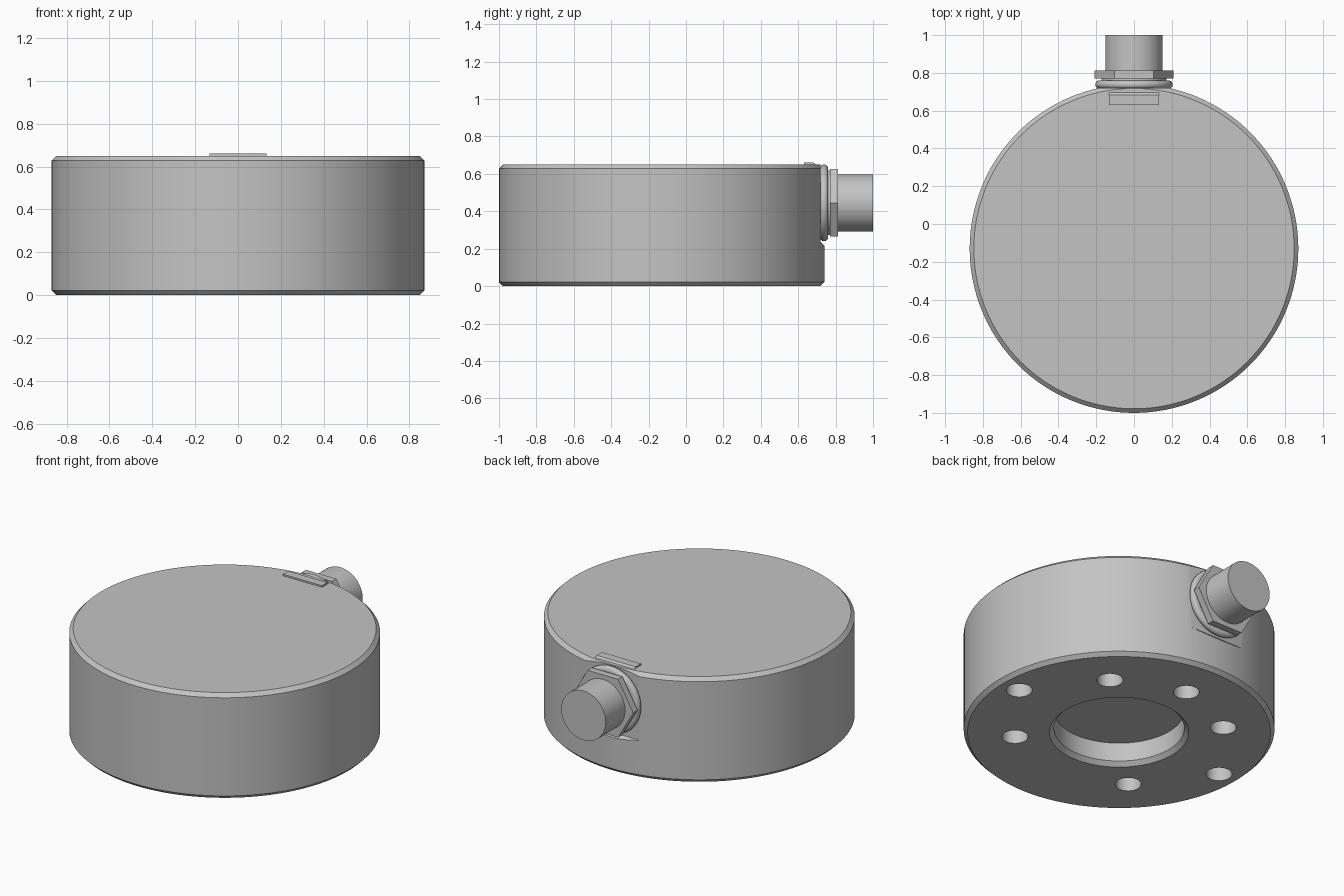
import bpy, bmesh
from math import pi, sin, cos, radians
from mathutils import Matrix, Vector

if "Cube" in bpy.data.objects:
    bpy.data.objects.remove(bpy.data.objects["Cube"], do_unlink=True)

GREY = (0.55, 0.55, 0.55, 1.0)
metal = bpy.data.materials.new("grey metal")
metal.diffuse_color = GREY
metal.use_nodes = True
metal.node_tree.nodes["Principled BSDF"].inputs["Base Color"].default_value = GREY


def make(name, bm):
    bmesh.ops.remove_doubles(bm, verts=bm.verts, dist=1e-5)
    bmesh.ops.recalc_face_normals(bm, faces=bm.faces)
    mesh = bpy.data.meshes.new(name)
    bm.to_mesh(mesh)
    bm.free()
    mesh.materials.append(metal)
    obj = bpy.data.objects.new(name, mesh)
    bpy.context.collection.objects.link(obj)
    return obj


def lathe(name, profile, steps=64, matrix=Matrix()):
    """Revolve (radius, height) points about z, then place the result."""
    bm = bmesh.new()
    verts = [bm.verts.new((r, 0, h)) for r, h in profile]
    edges = [bm.edges.new(pair) for pair in zip(verts, verts[1:])]
    bmesh.ops.spin(bm, geom=verts + edges, cent=(0, 0, 0), axis=(0, 0, 1),
                   angle=2 * pi, steps=steps)
    bmesh.ops.transform(bm, matrix=matrix, verts=bm.verts)
    return make(name, bm)


def prism(name, profile, half_width):
    """Extrude (y, z) points along x."""
    bm = bmesh.new()
    face = bm.faces.new([bm.verts.new((-half_width, y, z)) for y, z in profile])
    out = bmesh.ops.extrude_face_region(bm, geom=[face])
    moved = [v for v in out["geom"] if isinstance(v, bmesh.types.BMVert)]
    bmesh.ops.translate(bm, verts=moved, vec=(2 * half_width, 0, 0))
    return make(name, bm)


def activate(obj):
    bpy.ops.object.select_all(action="DESELECT")
    obj.select_set(True)
    bpy.context.view_layer.objects.active = obj


def cut(obj, cutter):
    mod = obj.modifiers.new("cut", "BOOLEAN")
    mod.operation = "DIFFERENCE"
    mod.solver = "EXACT"
    mod.object = cutter
    activate(obj)
    bpy.ops.object.modifier_apply(modifier=mod.name)
    bpy.data.objects.remove(cutter, do_unlink=True)


# Round housing with chamfered rims and a recess underneath
centre = Vector((0, -0.13, 0))
R, H, C = 0.87, 0.65, 0.022
housing = lathe("housing", [
    (0, 0.14), (0.365, 0.14), (0.365, 0.025), (0.39, 0),
    (R - C, 0), (R, C), (R, H - C), (R - C, H), (0, H)],
    128, Matrix.Translation(centre))

# Flat seat for the connector, with a sloped lower edge
cut(housing, prism("seat_cutter", [(0.72, 0.235), (0.82, 0.135),
                                   (0.82, 0.8), (0.72, 0.8)], 0.6))

# Mounting holes: seven on eighth turns, none at the front
for i in range(8):
    if i == 6:
        continue
    a = i * pi / 4
    ring = 0.73 if i in (0, 4) else 0.585
    spot = centre + Vector((ring * cos(a), ring * sin(a), 0))
    cut(housing, lathe("hole_cutter", [(0, -0.1), (0.073, -0.1),
                                       (0.073, 0.25), (0, 0.25)],
                       32, Matrix.Translation(spot)))

# Connector parts lie along y
axis = Matrix.Translation((0, 0, 0.445)) @ Matrix.Rotation(radians(-90), 4, "X")
barrel = lathe("connector_barrel", [(0, 0.7), (0.152, 0.7), (0.152, 1), (0, 1)],
               64, axis)
collar = lathe("connector_collar", [(0, 0.71), (0.172, 0.71),
                                    (0.172, 0.775), (0, 0.775)], 64, axis)
nut = lathe("hex_nut", [(0, 0.77), (0.208, 0.77), (0.208, 0.812), (0, 0.812)],
            6, axis)
rim = [(0.183 + 0.022 * sin(t * pi / 8), 0.738 - 0.022 * cos(t * pi / 8))
       for t in range(9)]
seal = lathe("sealing_ring", [(0, rim[0][1])] + rim + [(0, rim[-1][1])], 64, axis)

# Small raised marker on the lid, sloping at the back
marker = prism("marker_plate", [(0.63, 0.645), (0.63, 0.66), (0.682, 0.66),
                                (0.695, 0.65), (0.695, 0.645)], 0.133)

for part in (housing, barrel, collar, seal):
    activate(part)
    bpy.ops.object.shade_smooth_by_angle(angle=radians(30))
